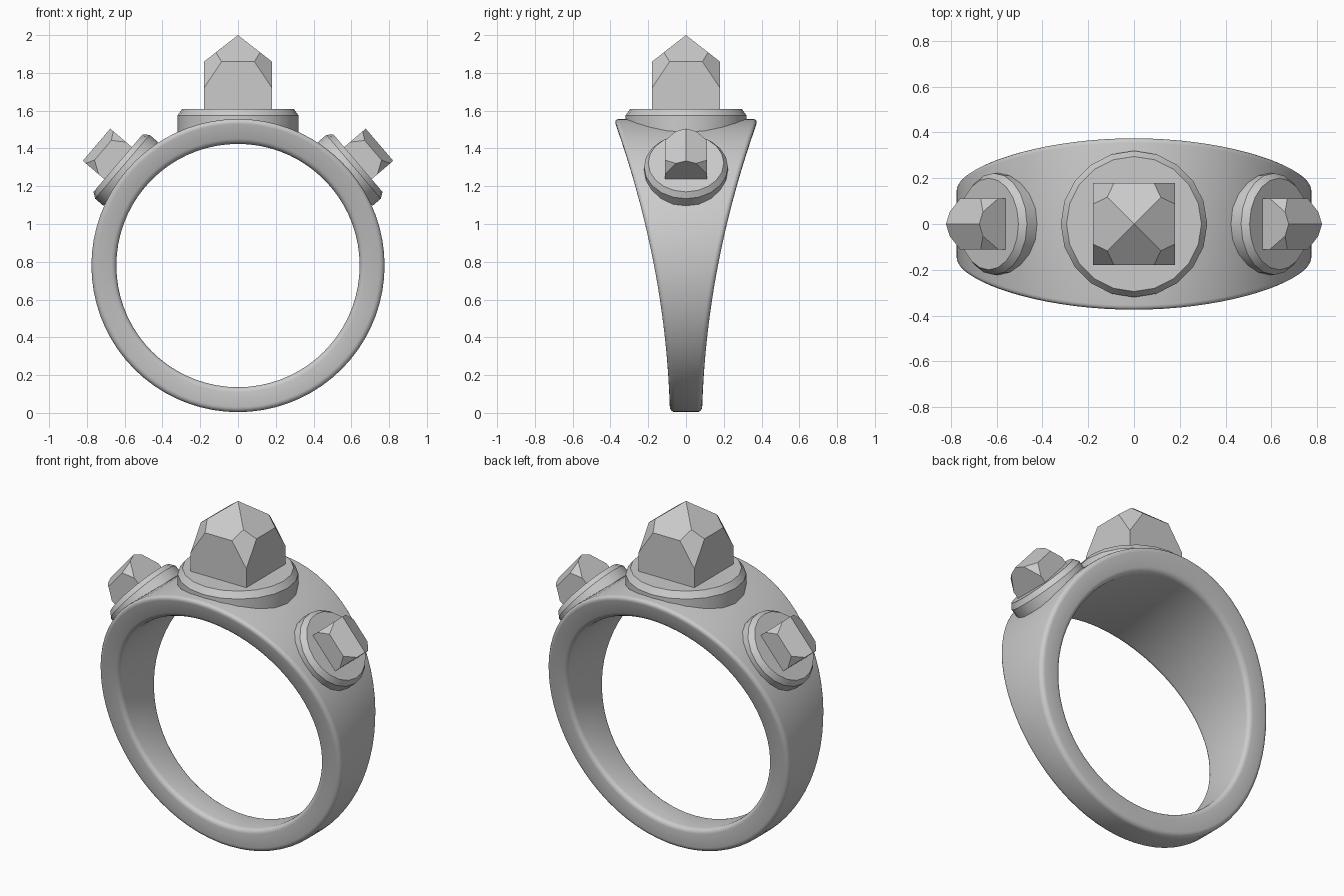
import bpy, bmesh, math
from mathutils import Vector, Matrix

if "Cube" in bpy.data.objects:
    bpy.data.objects.remove(bpy.data.objects["Cube"])

CZ = 0.78          # height of the ring centre
TILT = math.radians(49.5)


def finish(name, bm, matrix=None, smooth=None):
    bmesh.ops.recalc_face_normals(bm, faces=bm.faces[:])
    me = bpy.data.meshes.new(name)
    bm.to_mesh(me)
    bm.free()
    ob = bpy.data.objects.new(name, me)
    bpy.context.collection.objects.link(ob)
    if matrix is not None:
        ob.matrix_world = matrix
    if smooth:
        bpy.ops.object.select_all(action='DESELECT')
        ob.select_set(True)
        bpy.context.view_layer.objects.active = ob
        bpy.ops.object.shade_smooth_by_angle(angle=math.radians(smooth))
    return ob


def bridge(bm, a, b):
    n = len(a)
    for i in range(n):
        j = (i + 1) % n
        bm.faces.new((a[i], a[j], b[j], b[i]))


# Band: rounded rectangular section swept round, widening with height
def make_band():
    bm = bmesh.new()
    half, r = 0.066, 0.027
    section = []                       # (radial offset, side sign, inset)
    for sr, sy, start in ((1, 1, 0), (-1, 1, 90), (-1, -1, 180), (1, -1, 270)):
        for k in range(5):
            a = math.radians(start + 22.5 * k)
            section.append((sr * (half - r) + r * math.cos(a), sy, r - r * abs(math.sin(a))))
    loops = []
    for i in range(72):
        t = 2 * math.pi * i / 72
        loop = []
        for off, sy, inset in section:
            rad = 0.71 + off
            z = CZ + rad * math.sin(t)
            w = 0.085 + 0.024 * z + 0.1074 * z * z
            loop.append(bm.verts.new((rad * math.cos(t), sy * (w - inset), z)))
        loops.append(loop)
    for i in range(72):
        bridge(bm, loops[i], loops[(i + 1) % 72])
    finish("band", bm, smooth=40)


# Seat: low disc with a bevelled rim
def make_seat(name, profile, matrix, sides=20):
    bm = bmesh.new()
    loops = [[bm.verts.new((r * math.cos(2 * math.pi * i / sides),
                            r * math.sin(2 * math.pi * i / sides), z))
              for i in range(sides)] for r, z in profile]
    for a, b in zip(loops, loops[1:]):
        bridge(bm, a, b)
    bm.faces.new(loops[0])
    bm.faces.new(loops[-1])
    finish(name, bm, matrix, smooth=30)


def hull(points):
    bm = bmesh.new()
    for p in points:
        bm.verts.new(p)
    bmesh.ops.remove_doubles(bm, verts=bm.verts[:], dist=1e-5)
    bmesh.ops.convex_hull(bm, input=bm.verts[:])
    return bm


# Gem: block whose top is sliced by planes (point, outward normal)
def make_gem(name, half, z0, z1, planes, matrix):
    bm = hull([(x, y, z) for x in (-half, half) for y in (-half, half) for z in (z0, z1)])
    for co, no in planes:
        bmesh.ops.bisect_plane(bm, geom=bm.verts[:] + bm.edges[:] + bm.faces[:], dist=1e-5,
                               plane_co=co, plane_no=no, clear_outer=True)
        pts = [v.co.copy() for v in bm.verts]
        bm.free()
        bm = hull(pts)
    bmesh.ops.dissolve_limit(bm, angle_limit=0.01, verts=bm.verts[:], edges=bm.edges[:])
    finish(name, bm, matrix)


def corner_planes(half, z, k):
    return [(Vector((sx * half, sy * half, z)), Vector((sx * k, sy * k, 1)))
            for sx in (-1, 1) for sy in (-1, 1)]


make_band()

# Centre stone
upright = Matrix.Identity(4)
make_seat("centre_seat", [(0.32, 1.46), (0.32, 1.575), (0.295, 1.61)], upright)
roof = [(Vector((0, 0, 2.0)), Vector((0.78 * x, 0.78 * y, 1)))
        for x, y in ((1, 0), (-1, 0), (0, 1), (0, -1))]
make_gem("centre_gem", 0.18, 1.55, 2.1, roof + corner_planes(0.18, 1.72, 1.5), upright)

# Side stones, pointing away from the ring centre
ridge = [(Vector((0, 0, 0.985)), Vector((0, 0.4 * s, 1))) for s in (-1, 1)]
for side, s in (("right", 1), ("left", -1)):
    m = Matrix.Translation((0, 0, CZ)) @ Matrix.Rotation(s * TILT, 4, 'Y')
    make_seat(side + "_seat", [(0.222, 0.747), (0.222, 0.805), (0.2, 0.835)], m)
    make_gem(side + "_gem", 0.112, 0.79, 1.1, ridge + corner_planes(0.112, 0.875, 1.5), m)
